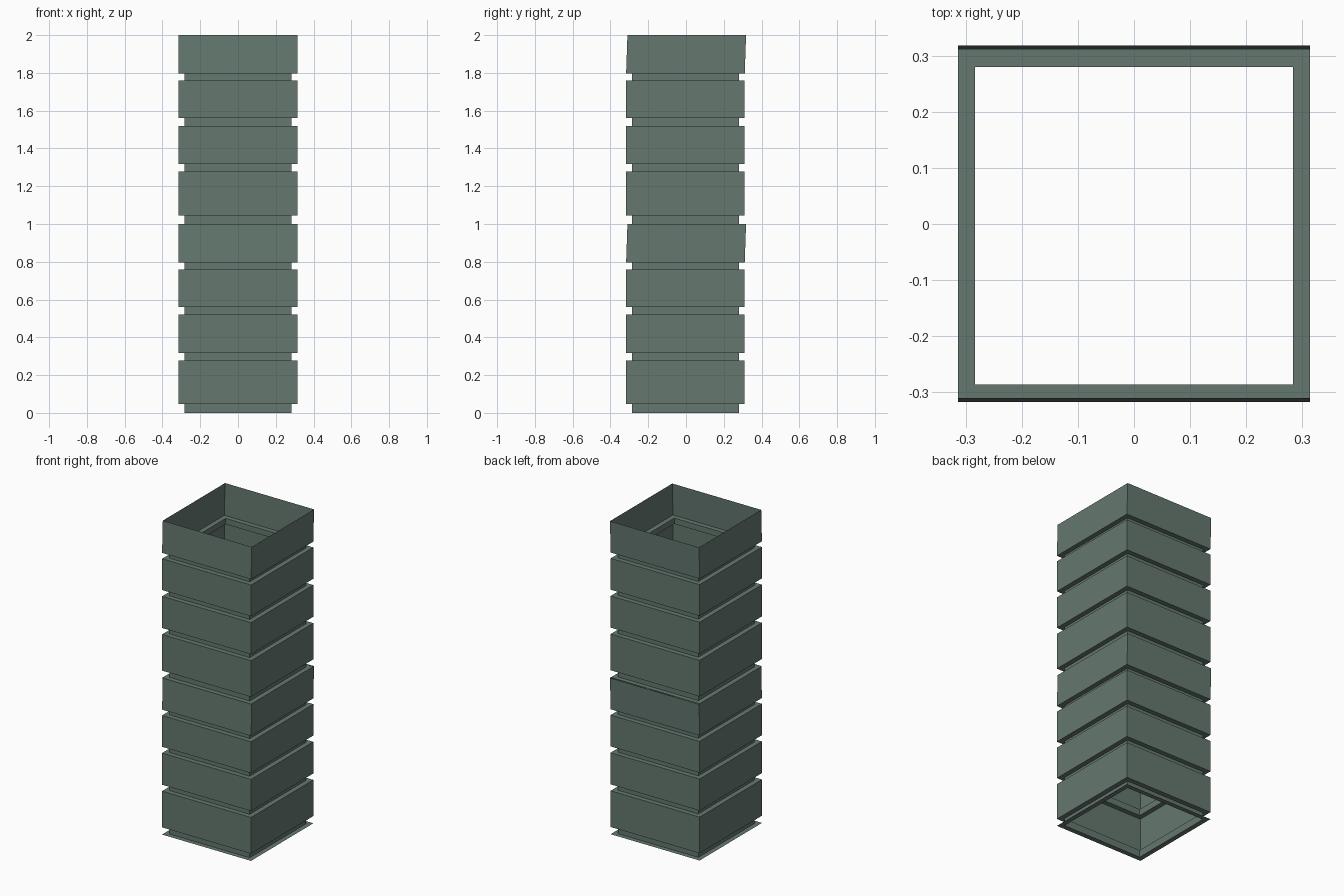
import bpy, bmesh

if "Cube" in bpy.data.objects:
    bpy.data.objects.remove(bpy.data.objects["Cube"])

OUT, INN = 0.314, 0.283          # half widths of panel and groove
LOW_Y, TOP_Y = -0.003, 0.004     # slight lean of each module's top edge

# Profile of one module: (half width, height, y offset)
GROOVES = [(0.0, 0.046), (0.277, 0.318), (0.52, 0.56), (0.76, 0.797)]
profile = []
for lo, hi in GROOVES:
    profile += [(OUT, lo, LOW_Y), (INN, lo, LOW_Y), (INN, hi, LOW_Y), (OUT, hi, LOW_Y)]
profile.append((OUT, 1.0, TOP_Y))

mat = bpy.data.materials.new("grey_green")
mat.diffuse_color = (0.13, 0.19, 0.16, 1)
mat.use_nodes = True
mat.node_tree.nodes["Principled BSDF"].inputs["Base Color"].default_value = mat.diffuse_color


def shaft_module(name, z0):
    """Open square shell lofted through the profile rings."""
    bm = bmesh.new()
    rings = [[bm.verts.new((sx * r, sy * r + dy, z0 + z))
              for sx, sy in ((-1, -1), (1, -1), (1, 1), (-1, 1))]
             for r, z, dy in profile]
    for a, b in zip(rings, rings[1:]):
        for i in range(4):
            j = (i + 1) % 4
            bm.faces.new((a[i], a[j], b[j], b[i]))
    mesh = bpy.data.meshes.new(name)
    bm.to_mesh(mesh)
    bm.free()
    mesh.materials.append(mat)
    obj = bpy.data.objects.new(name, mesh)
    bpy.context.collection.objects.link(obj)


# Two identical stacked modules
shaft_module("lower_shaft", 0.0)
shaft_module("upper_shaft", 1.0)
